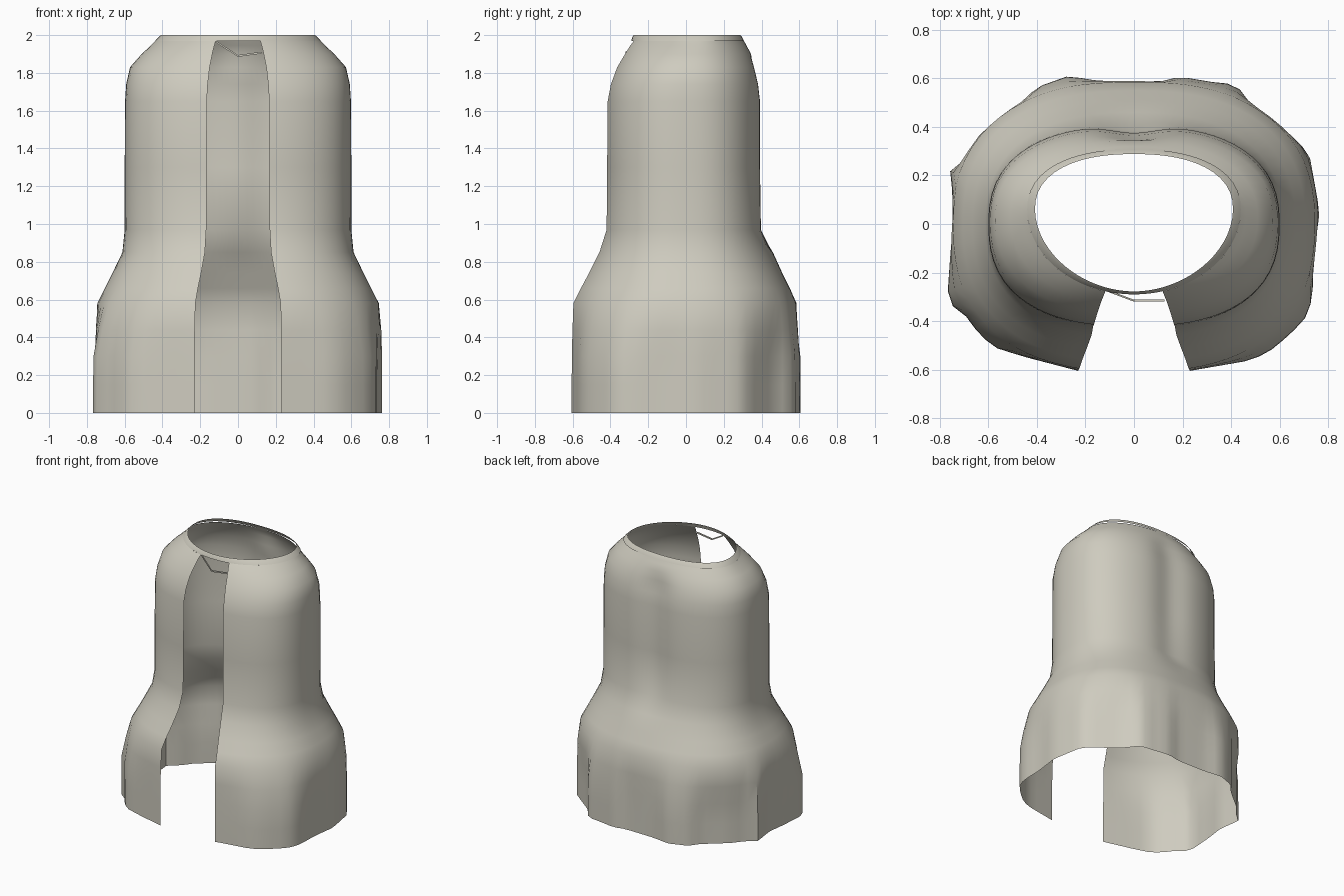
import bpy, math

if "Cube" in bpy.data.objects:
    bpy.data.objects.remove(bpy.data.objects["Cube"])

cloth = bpy.data.materials.new("pale_grey_cloth")
cloth.diffuse_color = (0.62, 0.60, 0.52, 1)
cloth.use_nodes = True
cloth.node_tree.nodes["Principled BSDF"].inputs["Base Color"].default_value = cloth.diffuse_color

# Ragged hem outline (x, y), counter-clockwise from the right front edge
HEM = [(.23, -.605), (.49, -.56), (.58, -.51), (.70, -.40), (.735, -.31), (.74, -.13),
       (.765, .05), (.72, .30), (.59, .40), (.50, .47), (.42, .575), (.32, .585),
       (.19, .607), (.10, .585), (-.15, .59), (-.27, .61), (-.41, .56), (-.46, .49),
       (-.63, .35), (-.68, .28), (-.76, .215), (-.735, .05), (-.755, -.10), (-.77, -.32),
       (-.68, -.39), (-.64, -.455), (-.57, -.51), (-.46, -.545), (-.23, -.605)]

# Cloak rings: z, half width, front y, back y, gap half width, squareness, centre y, hem amount
RINGS = [(0.00, .76, .61, .59, .23, 2.5, 0, 1), (0.15, .76, .61, .59, .23, 2.5, 0, 1),
         (0.30, .76, .61, .59, .23, 2.5, 0, .95), (0.44, .755, .61, .59, .228, 2.5, 0, .45),
         (0.58, .745, .61, .585, .225, 2.4, 0, .05), (0.66, .705, .57, .55, .212, 2.4, 0, 0),
         (0.74, .665, .525, .51, .195, 2.4, 0, 0), (0.85, .612, .468, .46, .175, 2.4, 0, 0),
         (0.97, .60, .428, .41, .168, 2.45, 0, 0), (1.30, .60, .425, .405, .166, 2.45, 0, 0),
         (1.65, .598, .422, .405, .165, 2.45, 0, 0), (1.74, .592, .405, .395, .160, 2.4, .01, 0),
         (1.83, .572, .372, .375, .150, 2.3, .02, 0), (1.90, .51, .332, .345, .136, 2.2, .03, 0),
         (1.945, .462, .306, .32, .125, 2.1, .05, 0), (1.968, .44, .29, .308, .118, 2.0, .06, 0)]
COLS = 72


def angle(x, y):
    """Angle around z, zero at the front, rising towards the right."""
    return math.atan2(x, -y) % math.tau


def oval_radius(a, rx, front, back, n):
    s, c = abs(math.sin(a)), math.cos(a)
    ry = front if c > 0 else back
    return ((s / rx) ** n + (abs(c) / ry) ** n) ** (-1 / n)


def hem_radius(a):
    """Distance from the centre to the straight hem segments."""
    dx, dy = math.sin(a), -math.cos(a)
    for p, q in zip(HEM, HEM[1:]):
        if angle(*p) - 1e-6 <= a <= angle(*q) + 1e-6:
            ex, ey = q[0] - p[0], q[1] - p[1]
            return (p[0] * ey - p[1] * ex) / (dx * ey - dy * ex)
    return math.hypot(*HEM[0])


def edge_angle(rx, front, gap, n, cy, hem):
    ry = front + cy
    y = ry * (1 - (gap / rx) ** n) ** (1 / n)
    oval = math.atan2(gap, y)
    return oval * (1 - hem) + angle(*HEM[0]) * hem


def make_mesh(name, verts, faces):
    me = bpy.data.meshes.new(name)
    me.from_pydata(verts, [], faces)
    me.materials.append(cloth)
    ob = bpy.data.objects.new(name, me)
    bpy.context.collection.objects.link(ob)
    bpy.context.view_layer.objects.active = ob
    ob.select_set(True)
    bpy.ops.object.shade_smooth_by_angle(angle=math.radians(40))
    ob.select_set(False)
    return ob


def grid_faces(rows, cols, closed):
    return [(r * cols + i, r * cols + (i + 1) % cols,
             (r + 1) * cols + (i + 1) % cols, (r + 1) * cols + i)
            for r in range(rows - 1) for i in range(cols if closed else cols - 1)]


# Cloak body, open down the front, with a shallow fold down the back
verts = []
for z, rx, front, back, gap, n, cy, hem in RINGS:
    start = edge_angle(rx, front, gap, n, cy, hem)
    for i in range(COLS):
        a = start + (math.tau - 2 * start) * i / (COLS - 1)
        r = oval_radius(a, rx, front + cy, back - cy, n)
        if hem:
            r = r * (1 - hem) + hem_radius(a) * hem
        x, y = r * math.sin(a), cy - r * math.cos(a)
        if .9 < z < 1.88 and y > 0:
            y -= .03 * math.exp(-(x / .13) ** 2)
        verts.append((x, y, z))
make_mesh("cloak_body", verts, grid_faces(len(RINGS), COLS, False))

# Collar band closing the neck above the front opening
verts = []
for z, rx, front, back, n in [(1.968, .44, .29, .308, 2.0), (1.99, .42, .284, .297, 1.95),
                              (2.0, .408, .278, .288, 1.9)]:
    for i in range(COLS):
        a = math.tau * i / COLS
        r = oval_radius(a, rx, front + .06, back - .06, n if math.cos(a) > 0 else 2.3)
        verts.append((r * math.sin(a), .06 - r * math.cos(a), z))
make_mesh("collar_band", verts, grid_faces(3, COLS, True))

# Thin cord hanging in a shallow V under the collar
path = [(-.12, -.275, 1.962), (0, -.32, 1.885), (.125, -.32, 1.902)]
verts = [(x, y + dy, z + dz) for dy, dz in ((0, 0), (0, .01), (.008, .01), (.008, 0))
         for x, y, z in path]
faces = [(s * 3 + i, s * 3 + i + 1, (s + 1) % 4 * 3 + i + 1, (s + 1) % 4 * 3 + i)
         for s in range(4) for i in range(2)]
make_mesh("neck_cord", verts, faces)
